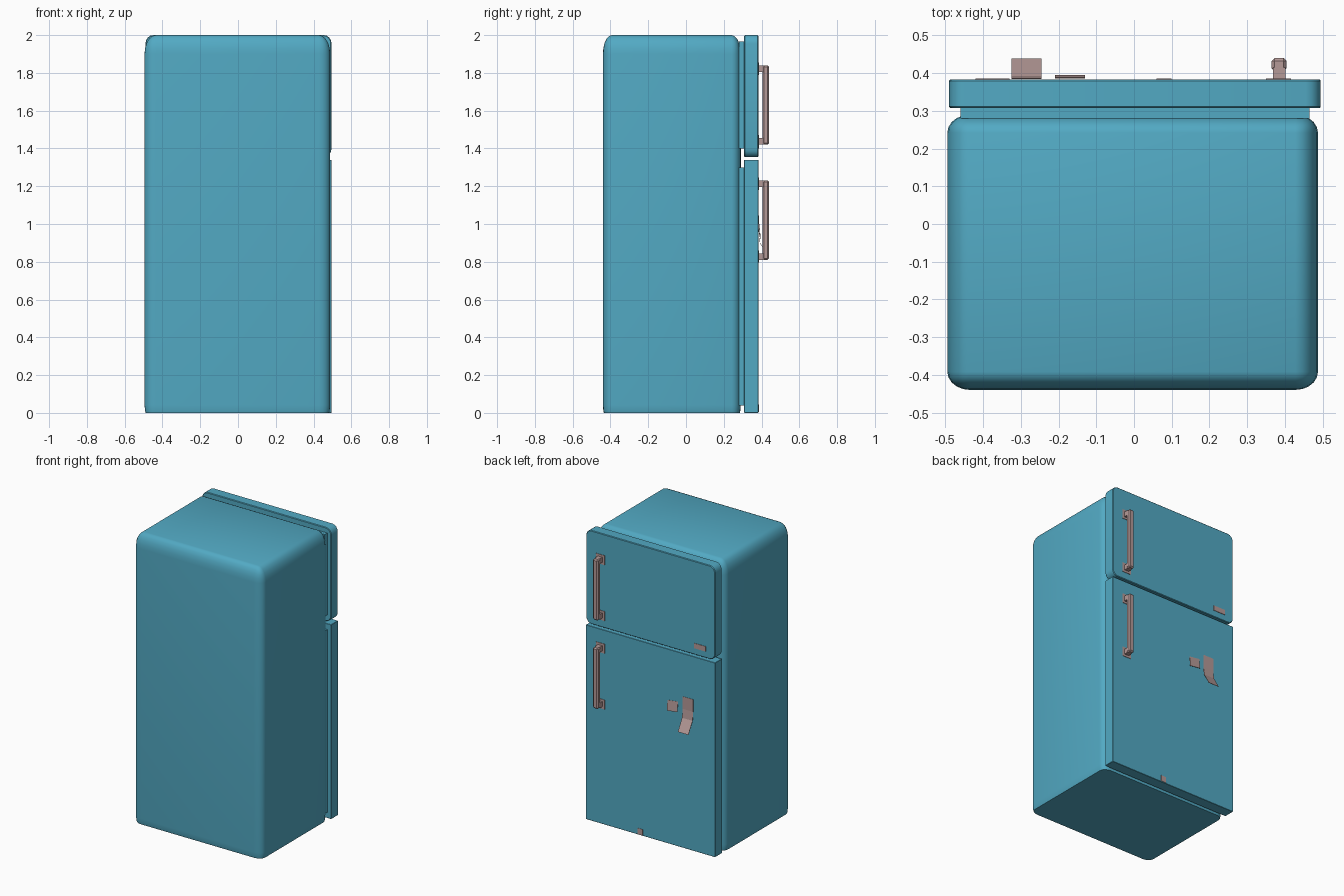
import bpy, bmesh, math
from mathutils import Vector

if "Cube" in bpy.data.objects:
    bpy.data.objects.remove(bpy.data.objects["Cube"])


def material(name, rgb):
    m = bpy.data.materials.new(name)
    m.diffuse_color = (*rgb, 1)
    m.use_nodes = True
    m.node_tree.nodes["Principled BSDF"].inputs["Base Color"].default_value = m.diffuse_color
    return m


TEAL = material("teal enamel", (0.085, 0.40, 0.55))
PINK = material("dusty pink", (0.46, 0.32, 0.31))


def finish(name, bm, mat, smooth=False):
    bmesh.ops.recalc_face_normals(bm, faces=bm.faces)
    me = bpy.data.meshes.new(name)
    bm.to_mesh(me)
    bm.free()
    me.materials.append(mat)
    ob = bpy.data.objects.new(name, me)
    bpy.context.collection.objects.link(ob)
    if smooth:
        bpy.ops.object.select_all(action='DESELECT')
        bpy.context.view_layer.objects.active = ob
        ob.select_set(True)
        bpy.ops.object.shade_smooth_by_angle(angle=math.radians(35))
    return ob


def rounded_box(lo, hi, radii, segments):
    """Box with all edges rounded, with a separate radius per axis."""
    bm = bmesh.new()
    bmesh.ops.create_cube(bm, size=1)
    size = [h - l for l, h in zip(lo, hi)]
    mid = Vector([(l + h) / 2 for l, h in zip(lo, hi)])
    bmesh.ops.scale(bm, vec=[s / r for s, r in zip(size, radii)], verts=bm.verts)
    bmesh.ops.bevel(bm, geom=bm.edges[:], offset=1, segments=segments,
                    profile=0.5, affect='EDGES')
    bmesh.ops.scale(bm, vec=radii, verts=bm.verts)
    bmesh.ops.translate(bm, vec=mid, verts=bm.verts)
    return bm


def box(name, lo, hi, mat, bevel=0.0):
    bm = bmesh.new()
    bmesh.ops.create_cube(bm, size=1)
    for v in bm.verts:
        v.co = [l + (c + 0.5) * (h - l) for c, l, h in zip(v.co, lo, hi)]
    if bevel:
        bmesh.ops.bevel(bm, geom=bm.edges[:], offset=bevel, segments=1, affect='EDGES')
    return finish(name, bm, mat)


def sheet(name, x0, x1, profile, mat, skew=0.0):
    """Thin sheet: a (y, z) path swept across x."""
    bm = bmesh.new()
    rows = [[bm.verts.new((x0, y, z)), bm.verts.new((x1, y, z + skew))] for y, z in profile]
    for (a, b), (c, d) in zip(rows, rows[1:]):
        bm.faces.new((a, b, d, c))
    ob = finish(name, bm, mat)
    mod = ob.modifiers.new("thickness", 'SOLIDIFY')
    mod.thickness = 0.002
    mod.offset = 0
    return ob


# cabinet: rounded shell cut flat at the floor
bm = rounded_box((-0.495, -0.44, -0.058), (0.488, 0.29, 2.0), (0.06, 0.048, 0.1), 5)
cut = bmesh.ops.bisect_plane(bm, geom=bm.verts[:] + bm.edges[:] + bm.faces[:],
                             plane_co=(0, 0, 0), plane_no=(0, 0, -1), clear_outer=True)
rim = [e for e in cut["geom_cut"] if isinstance(e, bmesh.types.BMEdge)]
bmesh.ops.edgeloop_fill(bm, edges=rim)
finish("cabinet", bm, TEAL, smooth=True)

# gaskets between cabinet and doors
box("upper_gasket", (-0.46, 0.28, 1.40), (0.465, 0.315, 1.965), TEAL)
box("lower_gasket", (-0.46, 0.28, 0.04), (0.465, 0.315, 1.30), TEAL)

# freezer door with rounded corners
bm = bmesh.new()
pts = []
for cx, cz, start in ((0.455, 1.955, 0), (-0.45, 1.955, 90), (-0.45, 1.40, 180), (0.455, 1.40, 270)):
    for i in range(5):
        t = math.radians(start + 22.5 * i)
        pts.append((cx + 0.04 * math.cos(t), cz + 0.045 * math.sin(t)))
back = bm.faces.new([bm.verts.new((x, 0.308, z)) for x, z in pts])
ext = bmesh.ops.extrude_face_region(bm, geom=[back], use_keep_orig=True)
bmesh.ops.translate(bm, vec=(0, 0.075, 0),
                    verts=[v for v in ext["geom"] if isinstance(v, bmesh.types.BMVert)])
rims = [e for e in bm.edges if abs(e.verts[0].co.y - e.verts[1].co.y) < 1e-5]
bmesh.ops.bevel(bm, geom=rims, offset=0.004, segments=1, affect='EDGES')
finish("upper_door", bm, TEAL, smooth=True)

# main door, square cornered
box("lower_door", (-0.49, 0.308, 0.0), (0.495, 0.383, 1.34), TEAL, bevel=0.002)

# handles: bar, two posts and two mounting plates each
for label, z0 in (("upper", 1.42), ("lower", 0.81)):
    z1 = z0 + 0.42
    box(label + "_handle_bar", (0.365, 0.405, z0), (0.405, 0.44, z1), PINK, bevel=0.008)
    for end, a, b in (("bottom", z0, z0 + 0.035), ("top", z1 - 0.035, z1)):
        box(f"{label}_handle_{end}_post", (0.368, 0.38, a), (0.402, 0.415, b), PINK)
        box(f"{label}_handle_{end}_plate", (0.35, 0.38, a - 0.015), (0.417, 0.386, b + 0.015), PINK)

# badge, notes and small scrap stuck on the doors
box("door_badge", (-0.42, 0.38, 1.40), (-0.33, 0.386, 1.435), PINK)
sheet("small_note", -0.21, -0.13, [(0.387, 1.0), (0.394, 0.93)], PINK, skew=-0.01)
sheet("curled_note", -0.325, -0.245, [(0.386, 1.045), (0.386, 0.96), (0.392, 0.90), (0.438, 0.82)], PINK)
sheet("floor_scrap", 0.06, 0.10, [(0.3845, 0.045), (0.3845, 0.004)], PINK)
